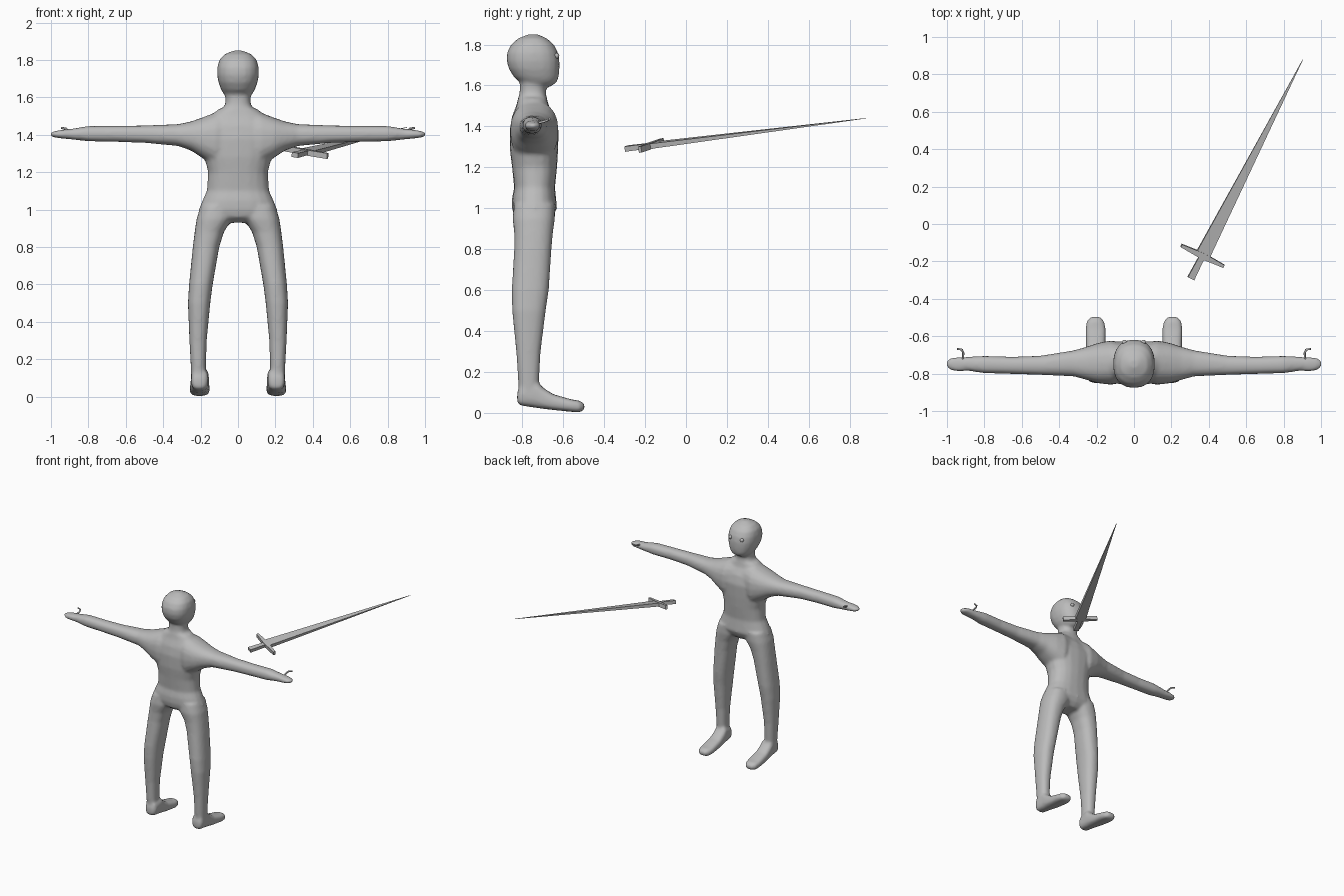
import bpy
import bmesh
from math import cos, sin, tau
from mathutils import Vector, Matrix

cube = bpy.data.objects.get("Cube")
if cube:
    bpy.data.objects.remove(cube, do_unlink=True)

grey = bpy.data.materials.new("plain grey")
grey.use_nodes = True
tone = (.5, .5, .5, 1)
grey.diffuse_color = tone
grey.node_tree.nodes["Principled BSDF"].inputs["Base Color"].default_value = tone

BODY_Y = -.74   # depth of the body's middle plane


def finish(bm, name, smooth=True):
    """Turn a bmesh into a named object with the shared material."""
    bmesh.ops.recalc_face_normals(bm, faces=bm.faces)
    mesh = bpy.data.meshes.new(name)
    bm.to_mesh(mesh)
    bm.free()
    mesh.materials.append(grey)
    for face in mesh.polygons:
        face.use_smooth = smooth
    obj = bpy.data.objects.new(name, mesh)
    bpy.context.collection.objects.link(obj)
    return obj


def loft(bm, axis, sections, side=1, power=.85, count=20):
    """Skin rounded sections (position, low, high, low, high) along an axis."""
    u, v = [i for i in range(3) if i != axis]
    rings = []
    for pos, u_low, u_high, v_low, v_high in sections:
        ring = []
        for k in range(count):
            c, s = cos(tau * k / count), sin(tau * k / count)
            c = abs(c) ** power * (1 if c > 0 else -1)
            s = abs(s) ** power * (1 if s > 0 else -1)
            point = [pos, pos, pos]
            point[u] = (u_low + u_high + c * (u_high - u_low)) / 2
            point[v] = (v_low + v_high + s * (v_high - v_low)) / 2
            point[0] *= side
            ring.append(bm.verts.new(point))
        rings.append(ring)
    for a, b in zip(rings, rings[1:]):
        for k in range(count):
            j = (k + 1) % count
            bm.faces.new((a[k], a[j], b[j], b[k]))
    bm.faces.new(rings[0])
    bm.faces.new(rings[-1])


def upright(half_sections):
    """Symmetric sections given as (height, half width, back, front)."""
    return [(z, -w, w, back, front) for z, w, back, front in half_sections]


# Section tables; depths are relative to the body's middle plane
torso = upright([
    (.93, .08, -.06, .06), (.96, .17, -.1, .09), (1, .21, -.11, .11),
    (1.05, .19, -.11, .105), (1.1, .167, -.1, .1), (1.2, .16, -.11, .11),
    (1.28, .18, -.12, .115), (1.38, .2, -.122, .118), (1.45, .19, -.11, .1),
    (1.5, .15, -.09, .07), (1.54, .1, -.08, .06)])
neck = upright([
    (1.45, .12, -.1, .08), (1.53, .085, -.08, .06),
    (1.57, .067, -.073, .055), (1.66, .07, -.07, .06)])
head = upright([
    (1.595, .05, -.03, .08), (1.615, .075, -.07, .108), (1.64, .09, -.1, .118),
    (1.68, .105, -.126, .122), (1.72, .112, -.137, .122),
    (1.76, .111, -.135, .115), (1.8, .1, -.115, .095),
    (1.83, .073, -.08, .06), (1.85, .025, -.03, .015)])
arm = [
    (.04, -.1, .1, 1.24, 1.53), (.12, -.12, .118, 1.23, 1.52),
    (.19, -.112, .105, 1.275, 1.493), (.25, -.095, .085, 1.315, 1.472),
    (.32, -.075, .065, 1.34, 1.457), (.5, -.067, .036, 1.357, 1.45),
    (.65, -.062, .03, 1.362, 1.448), (.8, -.058, .035, 1.365, 1.447),
    (.89, -.045, .03, 1.375, 1.432), (.94, -.05, .03, 1.38, 1.427),
    (.98, -.042, .025, 1.385, 1.42), (1.003, -.022, .008, 1.392, 1.413)]
leg = [
    (1.02, .02, .2, -.1, .1), (.95, .03, .222, -.108, .1),
    (.88, .075, .232, -.1, .09), (.8, .1, .242, -.1, .083),
    (.6, .135, .262, -.112, .07), (.5, .148, .268, -.11, .055),
    (.3, .167, .26, -.09, .03), (.15, .172, .252, -.08, .022),
    (.06, .172, .248, -.076, .02)]
foot = [
    (-.085, .18, .235, .05, .1), (-.07, .16, .25, .036, .14),
    (.01, .155, .252, .024, .16), (.04, .154, .254, .02, .125),
    (.09, .152, .257, .014, .092), (.18, .15, .26, .005, .066),
    (.22, .16, .253, .002, .06), (.244, .18, .232, .015, .045)]

# Body: overlapping lofts fused into one smooth skin
bm = bmesh.new()
for sections in (torso, neck, head):
    loft(bm, 2, sections)
for side in (1, -1):
    loft(bm, 0, arm, side)
    loft(bm, 2, leg, side)
    loft(bm, 1, foot, side, power=.7)
body = finish(bm, "body")
body.location.y = BODY_Y
remesh = body.modifiers.new("fuse", 'REMESH')
remesh.mode = 'VOXEL'
remesh.voxel_size = .01
remesh.use_smooth_shade = True
relax = body.modifiers.new("relax", 'SMOOTH')
relax.factor = .5
relax.iterations = 8

for side, word in ((1, "left"), (-1, "right")):
    # Eyes
    bm = bmesh.new()
    bmesh.ops.create_uvsphere(bm, u_segments=16, v_segments=8, radius=.014)
    eye = finish(bm, word + "_eye")
    eye.location = (side * .05, BODY_Y + .107, 1.745)

    # Thin hooked thumbs
    curve = bpy.data.curves.new(word + "_thumb", 'CURVE')
    curve.dimensions = '3D'
    curve.bevel_depth = .006
    curve.bevel_resolution = 1
    curve.use_fill_caps = True
    path = [(.915, .01, 1.415), (.913, .05, 1.425),
            (.92, .068, 1.432), (.945, .073, 1.437)]
    spline = curve.splines.new('POLY')
    spline.points.add(len(path) - 1)
    for point, (x, y, z) in zip(spline.points, path):
        point.co = (side * x, y, z, 1)
    curve.materials.append(grey)
    thumb = bpy.data.objects.new(word + "_thumb", curve)
    thumb.location.y = BODY_Y
    bpy.context.collection.objects.link(thumb)

# Sword frame: local x along the guard, y along the blade, z through it
hilt = Vector((.366, -.17, 1.307))
along = (Vector((.904, .882, 1.44)) - hilt).normalized()
across = Vector((.234, -.102, -.04))
across = (across - along * across.dot(along)).normalized()
normal = across.cross(along)
frame = Matrix((across, along, normal)).transposed().to_4x4()
frame.translation = hilt


def sword_part(name, axis, sections):
    """Flat-sided bar through rectangular (position, half, half) sections."""
    bm = bmesh.new()
    u, v = [i for i in range(3) if i != axis]
    rings = []
    for pos, a, b in sections:
        ring = []
        for su, sv in ((1, 1), (-1, 1), (-1, -1), (1, -1)):
            point = [pos, pos, pos]
            point[u], point[v] = su * a, sv * b
            ring.append(bm.verts.new(point))
        rings.append(ring)
    for r, s in zip(rings, rings[1:]):
        for k in range(4):
            j = (k + 1) % 4
            bm.faces.new((r[k], r[j], s[j], s[k]))
    bm.faces.new(rings[0])
    bm.faces.new(rings[-1])
    finish(bm, name, smooth=False).matrix_world = frame


sword_part("sword_blade", 1, [(0, .039, .013), (1.187, .001, .001)])
sword_part("sword_guard", 0, [(-.128, .008, .015), (0, .017, .015), (.128, .008, .015)])
sword_part("sword_handle", 1, [(-.137, .019, .013), (0, .015, .012)])
